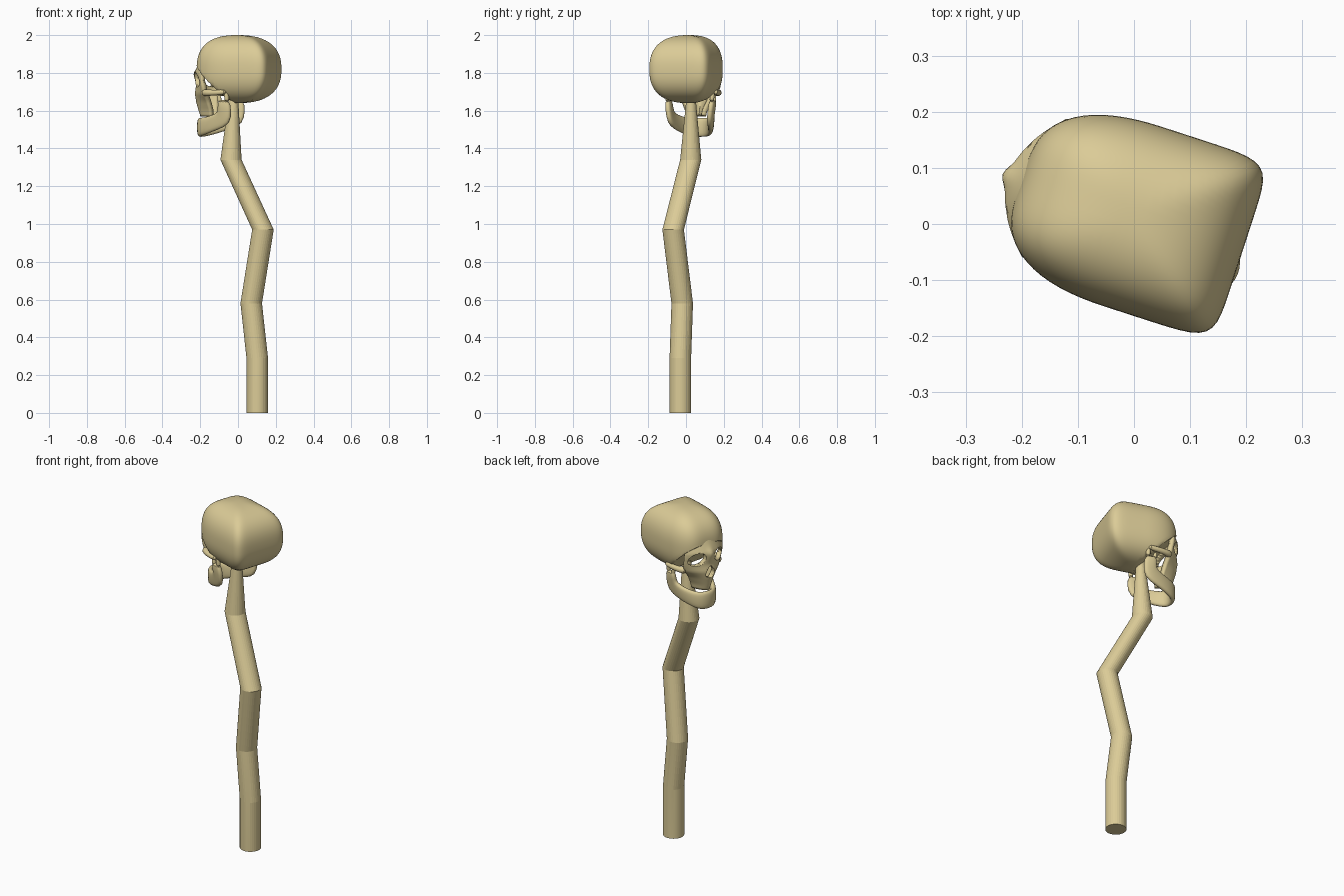
import bpy, bmesh, math
from mathutils import Vector

if "Cube" in bpy.data.objects:
    bpy.data.objects.remove(bpy.data.objects["Cube"])

bone = bpy.data.materials.new("bone tan")
bone.diffuse_color = (0.71, 0.60, 0.31, 1)
bone.use_nodes = True
bone.node_tree.nodes["Principled BSDF"].inputs["Base Color"].default_value = bone.diffuse_color

# Skull frame: u = forward, v = sideways, z = up (the head is turned on the staff)
A = math.radians(162)
F = Vector((math.cos(A), math.sin(A), 0))
S = Vector((math.sin(A), -math.cos(A), 0))


def P(u, v, z):
    return F * u + S * (v + 0.012) + Vector((0, 0, z))


def make(name, bm, angle=40, subsurf=0):
    bmesh.ops.recalc_face_normals(bm, faces=bm.faces[:])
    me = bpy.data.meshes.new(name)
    bm.to_mesh(me)
    bm.free()
    me.materials.append(bone)
    ob = bpy.data.objects.new(name, me)
    bpy.context.collection.objects.link(ob)
    if subsurf:
        ob.modifiers.new("smooth", 'SUBSURF').levels = subsurf
        ob.modifiers["smooth"].render_levels = subsurf
    select(ob)
    bpy.ops.object.shade_smooth_by_angle(angle=math.radians(angle))
    return ob


def select(ob):
    bpy.ops.object.select_all(action='DESELECT')
    ob.select_set(True)
    bpy.context.view_layer.objects.active = ob


def loft(bm, rings):
    """Skin a list of point rings and cap both ends."""
    vs = [[bm.verts.new(p) for p in r] for r in rings]
    n = len(vs[0])
    for a, b in zip(vs, vs[1:]):
        for i in range(n):
            j = (i + 1) % n
            bm.faces.new((a[i], a[j], b[j], b[i]))
    bm.faces.new(vs[0])
    bm.faces.new(vs[-1])


def tube(bm, pts, n=10):
    """Round tube through (point, radius) pairs."""
    rings = []
    for i, (p, r) in enumerate(pts):
        t = (pts[min(i + 1, len(pts) - 1)][0] - pts[max(i - 1, 0)][0]).normalized()
        a = t.orthogonal().normalized() if i == 0 else (a - t * a.dot(t)).normalized()
        b = t.cross(a)
        rings.append([p + r * (a * math.cos(k * math.tau / n) + b * math.sin(k * math.tau / n))
                      for k in range(n)])
    loft(bm, rings)


def lerp(table, x):
    for a, b in zip(table, table[1:]):
        if x <= b[0]:
            k = (x - a[0]) / (b[0] - a[0])
            return [p + (q - p) * k for p, q in zip(a[1:], b[1:])]
    return list(table[-1][1:])


# Crooked staff with level joints
bm = bmesh.new()
joints = [(0.102, -0.03, 0, 0.057), (0.102, -0.03, 0.29, 0.057), (0.07, -0.02, 0.58, 0.057),
          (0.132, -0.068, 0.97, 0.057), (-0.037, 0.025, 1.34, 0.056), (-0.022, 0.027, 1.70, 0.021)]
loft(bm, [[Vector((x + r * math.cos(k * math.tau / 32), y + r * math.sin(k * math.tau / 32), z))
           for k in range(32)] for x, y, z, r in joints])
make("staff", bm, 5)

# Cranium: boxy rounded dome, underside rising toward the face
bm = bmesh.new()
bmesh.ops.create_cube(bm, size=2)
bmesh.ops.subdivide_edges(bm, edges=bm.edges[:], cuts=19, use_grid_fill=True)
for vert in bm.verts:
    u, v, w = vert.co
    e = 8 if u < 0 else 4
    plan = (abs(u) ** e + abs(v) ** e) ** (1 / e)
    r = (plan ** 2.45 + abs(w) ** 2.45) ** (1 / 2.45)
    u, v, w = u / r, v / r, w / r
    v *= 0.168 * (1 - 0.22 * max(0, u) ** 2)
    u = 0.008 + 0.207 * u
    z = max(1.82 + 0.18 * w, 1.64 + max(0, u - 0.01))
    vert.co = P(u, v, z)
make("cranium", bm, 50)

# Face mask: z, front position, edge setback, half width
shape = [(1.57, 0.212, 0.075, 0.055), (1.60, 0.222, 0.085, 0.062), (1.65, 0.236, 0.09, 0.085),
         (1.69, 0.240, 0.085, 0.118), (1.73, 0.232, 0.07, 0.128), (1.77, 0.235, 0.065, 0.13),
         (1.80, 0.240, 0.067, 0.129), (1.84, 0.222, 0.058, 0.122), (1.88, 0.205, 0.05, 0.112)]
bm = bmesh.new()
N = 28
grid = []
for i in range(N + 1):
    z = 1.57 + 0.31 * i / N
    u0, drop, hw = lerp(shape, z)
    row = []
    for j in range(N + 1):
        t = 2 * j / N - 1
        ridge = 0.012 * math.exp(-(t / 0.15) ** 2 - ((z - 1.785) / 0.035) ** 2)
        row.append(bm.verts.new(P(u0 + ridge - drop * t * t, hw * t, z)))
    grid.append(row)
for i in range(N):
    for j in range(N):
        bm.faces.new((grid[i][j], grid[i][j + 1], grid[i + 1][j + 1], grid[i + 1][j]))
face = make("face", bm)
if sum((p.normal.dot(F) for p in face.data.polygons)) < 0:
    face.data.flip_normals()
sol = face.modifiers.new("thickness", 'SOLIDIFY')
sol.thickness = 0.026
sol.offset = -1

# Eye sockets and nose opening cut through the mask
circle = [k * math.tau / 28 for k in range(28)]
holes = [[(s * (0.07 + 0.043 * math.cos(a)), 1.765 + 0.038 * math.sin(a) - 0.008 * math.cos(a))
          for a in circle] for s in (-1, 1)]
holes.append([(0.027 * math.cos(a) * (1 - 0.4 * math.sin(a)), 1.685 + 0.034 * math.sin(a))
              for a in circle])
cutters = []
for hole in holes:
    bm = bmesh.new()
    loft(bm, [[P(u, v, z) for v, z in hole] for u in (0.08, 0.34)])
    cut = make("cutter", bm)
    cut.hide_render = True
    mod = face.modifiers.new("cut", 'BOOLEAN')
    mod.operation = 'DIFFERENCE'
    mod.solver = 'EXACT'
    mod.object = cut
    cutters.append(cut)
select(face)
for mod in list(face.modifiers):
    if mod.type in {'SOLIDIFY', 'BOOLEAN'}:
        bpy.ops.object.modifier_apply(modifier=mod.name)
for cut in cutters:
    bpy.data.objects.remove(cut)

# Cheek arches from the face to the temples
bm = bmesh.new()
for s in (-1, 1):
    tube(bm, [(P(0.165, s * 0.108, 1.695), 0.022), (P(0.13, s * 0.128, 1.695), 0.018),
              (P(0.085, s * 0.138, 1.695), 0.015), (P(0.02, s * 0.142, 1.70), 0.016)])
make("cheek_arches", bm, 60, 1)

# Lower jaw: u, v, z and the half-height vector (forward, up) of each section
half = [(0.212, 0.022, 1.512, 0, 0.052), (0.195, 0.052, 1.513, 0, 0.05),
        (0.15, 0.078, 1.523, 0.004, 0.045), (0.095, 0.098, 1.54, 0.015, 0.04),
        (0.045, 0.11, 1.56, 0.036, 0.033), (0.04, 0.118, 1.61, 0.038, 0.006),
        (0.045, 0.124, 1.66, 0.034, 0)]
path = [(u, -v, z, a, b) for u, v, z, a, b in reversed(half)] + half
centres = [P(*p[:3]) for p in path]
rings = []
for i, p in enumerate(path):
    t = centres[min(i + 1, len(path) - 1)] - centres[max(i - 1, 0)]
    h = F * p[3] + Vector((0, 0, p[4]))
    side = t.cross(h).normalized() * 0.017
    ring = []
    for k in range(12):
        c, d = math.cos(k * math.tau / 12), math.sin(k * math.tau / 12)
        ring.append(centres[i] + h * math.copysign(abs(c) ** 0.7, c)
                    + side * math.copysign(abs(d) ** 0.7, d))
    rings.append(ring)
bm = bmesh.new()
loft(bm, rings)
# Two prongs at the top of each side of the jaw
for s in (-1, 1):
    tube(bm, [(P(0.065, s * 0.122, 1.64), 0.016), (P(0.07, s * 0.125, 1.69), 0.008)])
    tube(bm, [(P(0.025, s * 0.122, 1.64), 0.016), (P(0.03, s * 0.127, 1.71), 0.012)])
make("jaw", bm, 60, 1)
